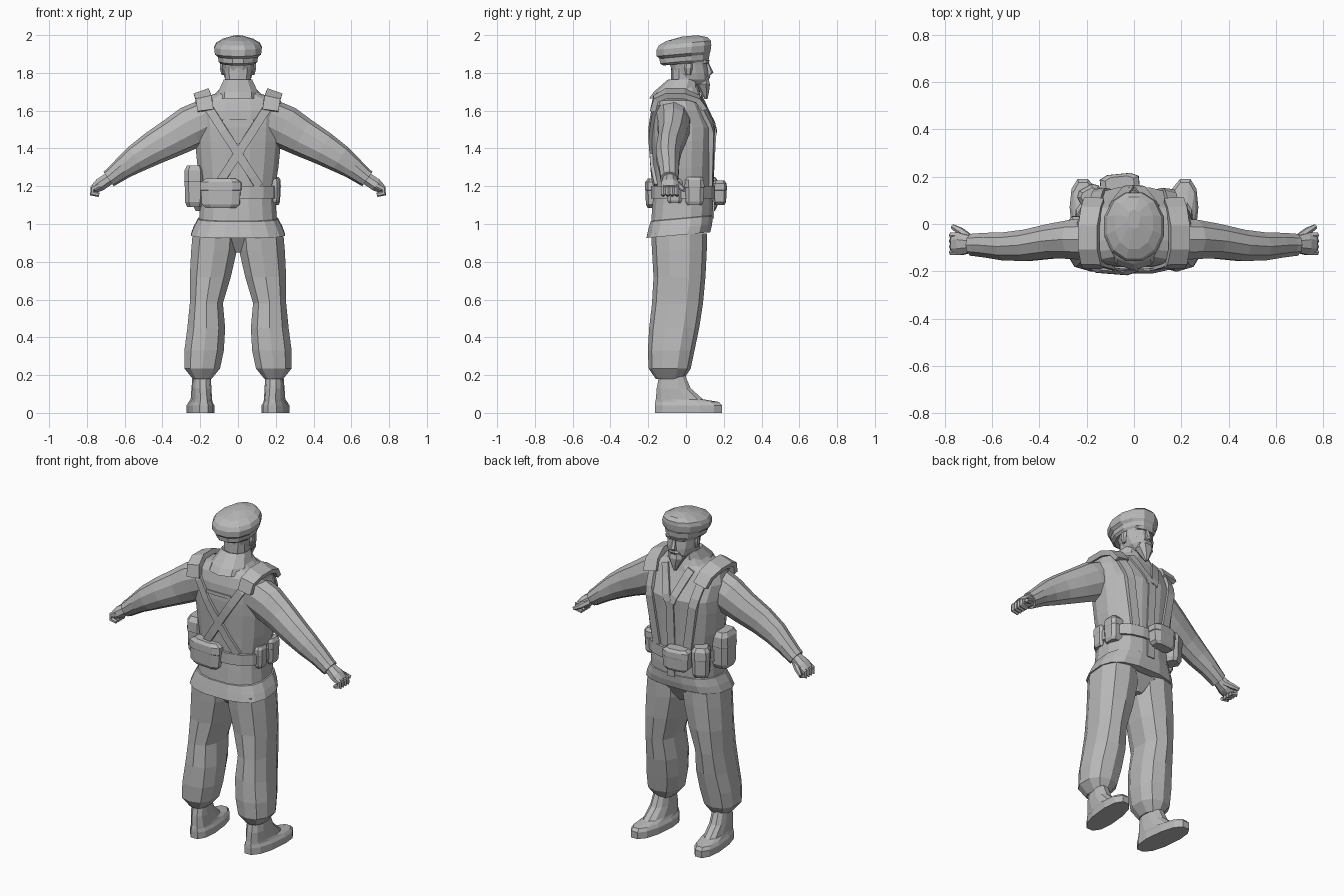
import bpy, bmesh, math
from mathutils import Vector
from mathutils.bvhtree import BVHTree

grey = bpy.data.materials.new("plain_grey")
grey.diffuse_color = (0.48, 0.48, 0.48, 1)


def loft(name, rings):
    """Skin a list of point rings and cap both ends."""
    bm = bmesh.new()
    rows = [[bm.verts.new(p) for p in r] for r in rings]
    n = len(rows[0])
    for a, b in zip(rows, rows[1:]):
        for i in range(n):
            j = (i + 1) % n
            bm.faces.new((a[i], a[j], b[j], b[i]))
    bm.faces.new(rows[0])
    bm.faces.new(rows[-1])
    bmesh.ops.recalc_face_normals(bm, faces=bm.faces)
    me = bpy.data.meshes.new(name)
    bm.to_mesh(me)
    bm.free()
    me.materials.append(grey)
    ob = bpy.data.objects.new(name, me)
    bpy.context.collection.objects.link(ob)
    return ob


def around(n, e=0.85):
    """Outline filling the unit square's width, squarer than a circle when e < 1."""
    out = []
    for i in range(n):
        a = 2 * math.pi * (i + 0.5) / n
        c, s = math.cos(a), math.sin(a)
        out.append((math.copysign(abs(c) ** e, c), math.copysign(abs(s) ** e, s)))
    mx, my = max(p[0] for p in out), max(p[1] for p in out)
    return [(c / mx, s / my) for c, s in out]


def stack(name, levels, n=12, side=1, tilt=0, shear=0, e=0.85):
    """Upright form; levels are (x0, x1, y0, y1, z)."""
    rings = []
    for x0, x1, y0, y1, z in levels:
        ring = []
        for c, s in around(n, e):
            y = (y0 + y1) / 2 + s * (y1 - y0) / 2
            x = (x0 + x1) / 2 + c * (x1 - x0) / 2 + shear * y
            ring.append((side * x, y, z + tilt * y))
        rings.append(ring)
    return loft(name, rings)


def tube(name, pts, n=8, side=1):
    """Limb along points (x, y, z, radius in y, radius across)."""
    rings = []
    P = [Vector(p[:3]) for p in pts]
    for i, p in enumerate(pts):
        t = (P[min(i + 1, len(P) - 1)] - P[max(i - 1, 0)]).normalized()
        w = t.cross(Vector((0, 1, 0))).normalized()
        v = w.cross(t)
        ring = [P[i] + v * c * p[3] + w * s * p[4] for c, s in around(n, 1)]
        rings.append([(side * q.x, q.y, q.z) for q in ring])
    return loft(name, rings)


def ribbon(name, pts, width, thick=0.016):
    """Band along (position, normal) pairs."""
    rings = []
    for i, (p, nrm) in enumerate(pts):
        t = (pts[min(i + 1, len(pts) - 1)][0] - pts[max(i - 1, 0)][0]).normalized()
        w = t.cross(nrm).normalized() * width / 2
        rings.append([p - w - nrm * 0.012, p + w - nrm * 0.012,
                      p + w + nrm * thick, p - w + nrm * thick])
    return loft(name, rings)


# Jacket body
torso = stack("jacket_body", [
    (-.208, .208, -.185, .138, 1.0), (-.2, .2, -.178, .143, 1.1), (-.198, .198, -.168, .138, 1.2),
    (-.214, .214, -.172, .142, 1.3), (-.228, .228, -.182, .15, 1.44), (-.23, .23, -.185, .155, 1.51),
    (-.24, .24, -.18, .11, 1.6), (-.225, .225, -.165, .085, 1.655), (-.12, .12, -.15, .075, 1.69),
    (-.07, .07, -.1, .06, 1.74)], n=16, e=0.78)
stack("jacket_skirt", [(-.25, .25, -.21, .128, .945), (-.235, .235, -.2, .138, .985),
                       (-.212, .212, -.188, .142, 1.03), (-.2, .2, -.178, .136, 1.035)],
      n=16, e=0.75, tilt=.09)
stack("hips", [(-.03, .03, -.1, .05, .85), (-.2, .2, -.16, .1, .94)])
tree = BVHTree.FromObject(torso, bpy.context.evaluated_depsgraph_get())


def on_body(x, z, d):
    """Point and normal on the jacket, front d=1 or back d=-1."""
    hit, nrm, _, _ = tree.ray_cast(Vector((x, 2 * d, z)), Vector((0, -d, 0)))
    return hit, (nrm + Vector((0, d, 0))).normalized()


def path(a, b, d, steps=7):
    return [on_body(a[0] + (b[0] - a[0]) * k / steps, a[1] + (b[1] - a[1]) * k / steps, d)
            for k in range(steps + 1)]


for s, side in ((1, "right"), (-1, "left")):
    # Trousers and boots
    stack(side + "_trouser", [
        (.14, .24, -.16, -.01, .18), (.095, .284, -.198, .025, .235), (.075, .284, -.202, .045, .33),
        (.068, .268, -.195, .07, .45), (.08, .255, -.18, .09, .58), (.038, .255, -.172, .103, .72),
        (.006, .248, -.18, .11, .86), (.0, .24, -.185, .112, .95)], n=10, side=s)
    stack(side + "_boot", [
        (.13, .265, -.165, .19, 0), (.13, .265, -.165, .19, .04), (.14, .255, -.163, .175, .058),
        (.145, .25, -.16, .09, .072), (.15, .25, -.155, .025, .13), (.155, .245, -.14, -.01, .21)],
        n=12, side=s, shear=0.1)
    # Sleeve, cuff and hand
    tube(side + "_sleeve", [
        (.16, -.065, 1.555, .09, .11), (.25, -.065, 1.512, .083, .115), (.34, -.072, 1.46, .073, .103),
        (.45, -.09, 1.4, .066, .089), (.54, -.095, 1.345, .06, .075), (.61, -.09, 1.295, .053, .059),
        (.665, -.088, 1.252, .048, .049), (.685, -.088, 1.238, .046, .047)], n=10, side=s)
    tube(side + "_palm", [(.655, -.088, 1.26, .032, .033), (.69, -.085, 1.235, .036, .033),
                          (.73, -.085, 1.208, .046, .034), (.762, -.085, 1.185, .045, .024)], side=s)
    for k in range(4):
        y = -.12 + k * .024
        tube(f"{side}_finger_{k}", [(.735, y, 1.205, .012, .016), (.77, y, 1.188, .012, .016),
                                    (.772, y, 1.163, .012, .015), (.735, y, 1.155, .01, .012)],
             n=6, side=s)
    tube(side + "_thumb", [(.695, -.06, 1.22, .016, .018), (.735, -.03, 1.195, .015, .016),
                           (.768, -.01, 1.178, .009, .01)], n=6, side=s)
    # Webbing: crossed at the back, over the shoulder, straight down the front
    ribbon(side + "_back_strap", path((s * .17, 1.64), (-s * .11, 1.2), -1, 9), .045)
    ribbon(side + "_front_strap", path((s * .165, 1.63), (s * .1, 1.2), 1, 9), .05)
    over = [((.172, -.172, 1.6), (0, -1, .15)), ((.18, -.158, 1.66), (.15, -.7, .6)),
            ((.19, -.105, 1.688), (.35, -.2, 1)), ((.19, -.01, 1.688), (.35, .2, 1)),
            ((.18, .06, 1.66), (.15, .7, .7)), ((.168, .095, 1.61), (0, 1, .3))]
    ribbon(side + "_shoulder_pad",
           [(Vector((s * p[0], p[1], p[2])), Vector((s * q[0], q[1], q[2])).normalized())
            for p, q in over], .085, .018)
    # Open lapels
    ribbon(side + "_lapel", path((s * .085, 1.675), (s * .012, 1.49), 1, 5), .045, .01)
    # Ear
    stack(side + "_ear", [(.075, .088, 0, .025, 1.79), (.075, .096, -.01, .035, 1.825),
                          (.075, .094, -.005, .035, 1.85)], n=6, side=s)

# Back yoke seam and front closing flap
ribbon("back_yoke", path((-.08, 1.545), (.08, 1.545), -1, 4), .02, .008)
ribbon("front_flap", path((0, 1.49), (0, 1.03), 1, 8), .05, .008)

# Collar and neck
stack("collar", [(-.11, .11, -.195, .07, 1.665), (-.105, .105, -.17, .07, 1.7),
                 (-.075, .075, -.095, .065, 1.765), (-.06, .06, -.07, .05, 1.755)], n=10)
stack("neck", [(-.065, .065, -.08, .05, 1.7), (-.072, .072, -.08, .06, 1.83)], n=10)

# Head, nose, brow, moustache, beard
stack("head", [(-.04, .04, .02, .11, 1.735), (-.068, .068, -.04, .117, 1.765),
               (-.078, .078, -.07, .117, 1.8), (-.084, .084, -.085, .11, 1.845),
               (-.09, .09, -.09, .12, 1.9)], n=12)
stack("nose", [(-.018, .018, .1, .132, 1.79), (-.016, .016, .1, .145, 1.803),
               (-.009, .009, .1, .12, 1.855)], n=6)
stack("brow", [(-.06, .06, .07, .118, 1.85), (-.065, .065, .06, .126, 1.868)], n=8)
stack("moustache", [(-.045, .045, .08, .118, 1.762), (-.035, .035, .08, .129, 1.778),
                    (-.014, .014, .09, .125, 1.792)], n=8)
stack("beard", [(-.008, .008, .098, .114, 1.663), (-.026, .026, .072, .122, 1.7),
                (-.048, .048, .045, .127, 1.74), (-.045, .045, .06, .12, 1.768)], n=8)

# Cap
stack("cap", [(-.09, .09, -.12, .115, 1.85), (-.102, .102, -.138, .122, 1.862),
              (-.106, .106, -.14, .124, 1.888), (-.122, .122, -.155, .13, 1.902),
              (-.126, .126, -.156, .134, 1.936), (-.115, .115, -.145, .132, 1.958),
              (-.08, .08, -.105, .115, 1.978), (-.025, .025, -.02, .06, 1.994)],
      n=12, tilt=0.09, e=0.95)

# Belt
stack("belt", [(-.21, .21, -.184, .154, 1.135), (-.21, .21, -.184, .154, 1.2)], n=16, e=0.78)


def pouch(name, x, y, z0, z1, w, d, turn=0):
    """Bevelled belt pouch with a wider flap."""
    rings = []
    h = z1 - z0
    for f, k in ((0, .75), (.12, .95), (.6, 1), (.62, 1.04), (.88, 1.02), (1, .75)):
        ring = []
        for a, b in ((-1, -.6), (-.6, -1), (.6, -1), (1, -.6), (1, .6), (.6, 1), (-.6, 1), (-1, .6)):
            p, q = a * w * k / 2, b * d * k / 2
            ring.append((x + p * math.cos(turn) - q * math.sin(turn),
                         y + p * math.sin(turn) + q * math.cos(turn), z0 + f * h))
        rings.append(ring)
    loft(name, rings)


pouch("back_pouch", -.09, -.165, 1.085, 1.24, .21, .09, -.08)
pouch("side_canteen", -.23, -.04, 1.09, 1.31, .105, .14)
pouch("front_left_pouch", -.18, .11, 1.07, 1.25, .1, .1, .5)
pouch("front_pouch", -.06, .17, 1.1, 1.23, .16, .08, .1)
pouch("right_rear_pouch", .185, -.06, 1.11, 1.24, .07, .08)
pouch("right_front_pouch", .185, .045, 1.1, 1.25, .08, .1)
